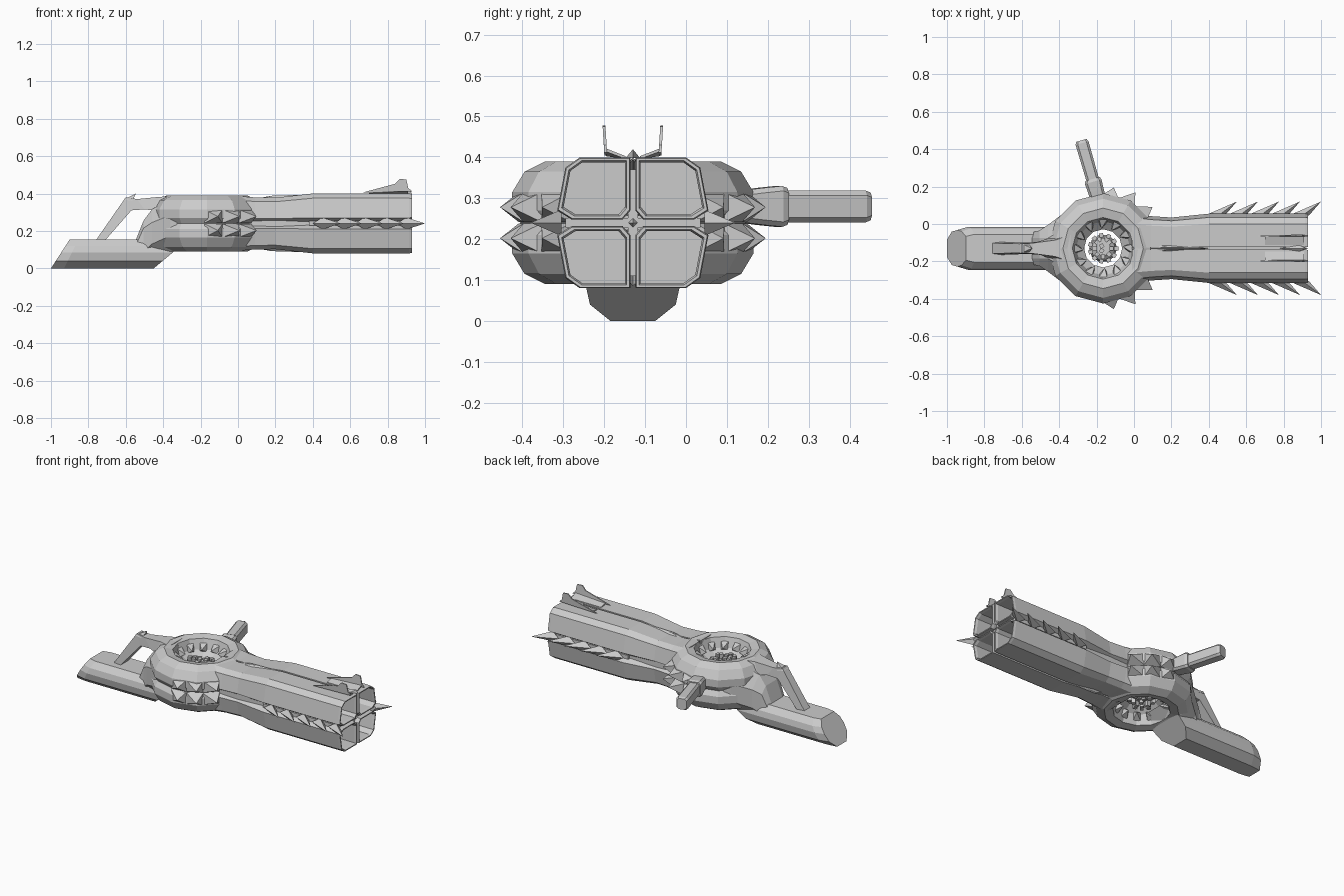
import bpy, bmesh, math, random
from mathutils import Vector

if "Cube" in bpy.data.objects:
    bpy.data.objects.remove(bpy.data.objects["Cube"])

CY, CZ, HX = -0.13, 0.24, -0.165     # weapon axis, mid height, hub centre
random.seed(4)


def finish(name, bm):
    bmesh.ops.recalc_face_normals(bm, faces=bm.faces)
    me = bpy.data.meshes.new(name)
    bm.to_mesh(me)
    bm.free()
    ob = bpy.data.objects.new(name, me)
    bpy.context.collection.objects.link(ob)
    return ob


def loft(bm, rings, closed=False):
    vs = [[bm.verts.new(p) for p in r] for r in rings]
    n = len(vs[0])
    for i in range(len(vs) if closed else len(vs) - 1):
        a, b = vs[i], vs[(i + 1) % len(vs)]
        for j in range(n):
            k = (j + 1) % n
            bm.faces.new((a[j], a[k], b[k], b[j]))
    if not closed:
        bm.faces.new(vs[0])
        bm.faces.new(vs[-1])


def spike(bm, base, tip):
    vs = [bm.verts.new(p) for p in base]
    t = bm.verts.new(tip)
    for i in range(len(vs)):
        bm.faces.new((vs[i], vs[(i + 1) % len(vs)], t))
    bm.faces.new(vs)


def polar(r, deg, z):
    a = math.radians(deg)
    return (HX + r * math.cos(a), CY + r * math.sin(a), z)


# round hub: twelve-sided ring with a bowl on both faces and a through hole
half = [(.275, 0), (.295, .03), (.295, .075), (.265, .125), (.215, .15),
        (.165, .14), (.145, .08), (.102, .045)]
prof = half + [(r, -v) for r, v in reversed(half[1:])]
bm = bmesh.new()
loft(bm, [[polar(r, a, CZ + v) for r, v in prof] for a in range(0, 360, 30)], True)
finish("hub_ring", bm)

# teeth inside the bowls
bm = bmesh.new()
for a in range(0, 360, 30):
    for s in (1, -1):
        z = CZ + s * .065
        spike(bm, [polar(.145, a - 10, z), polar(.145, a + 10, z),
                   polar(.155, a + 8, z + s * .05), polar(.155, a - 8, z + s * .05)],
              polar(.105, a + 5, z + s * .025))
finish("bowl_teeth", bm)

# floating reactor core with rough blocks
bm = bmesh.new()
loft(bm, [[polar(r, a, CZ + z) for a in range(0, 360, 36)]
          for r, z in ((.04, -.06), (.065, -.04), (.075, 0), (.065, .04), (.04, .06))])
for ring, count in ((.07, 11), (.045, 8), (.015, 3)):
    for i in range(count):
        a = 360 / count * i
        w = .011
        h = random.uniform(.06, .095)
        c = Vector(polar(ring, a, 0))
        t = Vector((-math.sin(math.radians(a)), math.cos(math.radians(a)), 0)) * w
        r = Vector((t.y, -t.x, 0))
        loft(bm, [[c + t + r + Vector((0, 0, z)), c - t + r + Vector((0, 0, z)),
                   c - t - r + Vector((0, 0, z)), c + t - r + Vector((0, 0, z))]
                  for z in (CZ - h, CZ + h)])
finish("core", bm)

# pyramid studs on both flanks of the hub
bm = bmesh.new()
for s in (1, -1):
    for a, tip in ((83, .33), (63, .345), (43, .345)):
        for z in (CZ + .038, CZ - .038):
            spike(bm, [polar(.28, s * (a - 10), z - .036), polar(.28, s * (a + 10), z - .036),
                       polar(.28, s * (a + 10), z + .036), polar(.28, s * (a - 10), z + .036)],
                  polar(tip, s * (a - 3), z))
finish("hub_studs", bm)

# four hollow barrels
sec = [(.006, .03), (.006, .16), (.13, .16), (.165, .135), (.185, .03), (.15, .008), (.025, .008)]
cu, cv = .088, .085
for sy, sn in ((1, "left"), (-1, "right")):
    for sz, zn in ((1, "upper"), (-1, "lower")):
        def ring(x, su, sv, k=1.0):
            return [(x, CY + sy * su * (cu + (u - cu) * k), CZ + sz * sv * (cv + (v - cv) * k))
                    for u, v in sec]
        bm = bmesh.new()
        loft(bm, [ring(-.01, 1.0, .92), ring(.09, .93, .87), ring(.2, .89, .86), ring(.4, 1, 1),
                  ring(.915, 1, 1), ring(.93, 1, 1, .97), ring(.93, 1, 1, .89),
                  ring(.915, 1, 1, .84), ring(.45, 1, 1, .84)])
        finish(zn + "_" + sn + "_barrel", bm)


def slab(bm, x0, x1, u, v):
    loft(bm, [[(x, CY - u, CZ - v), (x, CY + u, CZ - v), (x, CY + u, CZ + v), (x, CY - u, CZ + v)]
              for x in (x0, x1)])


# cross-shaped spine between barrels, and side rails
bm = bmesh.new()
slab(bm, .05, .9, .012, .13)
slab(bm, .05, .4, .15, .018)
slab(bm, .38, .9, .165, .012)
finish("barrel_spine", bm)
bm = bmesh.new()
spike(bm, [(.88, CY + .02, CZ), (.88, CY, CZ + .02), (.88, CY - .02, CZ), (.88, CY, CZ - .02)],
      (.925, CY, CZ))
finish("muzzle_diamond", bm)

# saw-tooth blades down each side
bm = bmesh.new()
for s in (1, -1):
    for i in range(5):
        x = .4 + i * .1125
        y0, y1 = CY + s * .145, CY + s * .185
        spike(bm, [(x, y1, CZ), (x + .05, y0 + s * .03, CZ + .032),
                   (x + .085, y1 - s * .01, CZ), (x + .05, y0 + s * .03, CZ - .032)],
              (x + .15, CY + s * .25, CZ))
finish("side_blades", bm)

# leaf-shaped ridges on the barrels, above and below
bm = bmesh.new()
for s in (1, -1):
    for sy in (1, -1):
        spike(bm, [(.08, CY, CZ + s * .13), (.11, CY + sy * .025, CZ + s * .13),
                   (.22, CY + sy * .02, CZ + s * .13), (.4, CY, CZ + s * .155)],
              (.18, CY + sy * .005, CZ + s * .148))
finish("spine_ridges", bm)

# twin-fin sight
bm = bmesh.new()
fin = [(.665, .405), (.84, .452), (.865, .478), (.9, .475), (.91, .43), (.93, .412)]
for s in (1, -1):
    loft(bm, [[(x, CY + s * (u + (z - .41) * .06), z) for x, z in fin] for u in (.063, .070)])
    loft(bm, [[(x, CY + s * .018, .396), (x, CY + s * .018, .403),
               (x, CY + s * .066, z), (x, CY + s * .066, z - .008)]
              for x, z in ((.7, .411), (.91, .422))])
spike(bm, [(.78, CY, .4), (.88, CY + .018, .398), (.93, CY, .398), (.88, CY - .018, .398)],
      (.92, CY, .42))
finish("sight", bm)

# rear grip with slanted ends
gs = [(.055, 0), (.105, .04), (.115, .085), (.107, .12), (.075, .155)]
gs = gs + [(-u, z) for u, z in reversed(gs)]
bm = bmesh.new()
loft(bm, [[(x + z * k, CY + u * w, z) for u, z in gs]
          for x, k, w in ((-1, .65, .85), (-.93, .5, 1), (-.55, .3, 1), (-.45, 1.2, 1))])
finish("grip", bm)


def octa(x, w, z0, z1, c):
    q = [(w - c, z0), (w, z0 + c), (w, z1 - c), (w - c, z1)]
    return [(x, CY + u, z) for u, z in q + [(-u, z) for u, z in reversed(q)]]


# neck joining grip and hub
bm = bmesh.new()
loft(bm, [octa(-.545, .085, .06, .155, .03), octa(-.505, .095, .05, .255, .04),
          octa(-.46, .125, .06, .315, .07), octa(-.36, .2, .085, .375, .09),
          octa(-.325, .22, .1, .37, .09)])
finish("neck", bm)

# curved rear strut
path = [((-.76, .15), (-.71, .15), .035), ((-.6, .38), (-.57, .31), .03),
        ((-.54, .37), (-.5, .315), .035), ((-.42, .382), (-.45, .31), .055),
        ((-.34, .386), (-.35, .31), .09)]
bm = bmesh.new()
loft(bm, [[(o[0], CY - w * .8, o[1]), (o[0], CY + w * .8, o[1]),
           (i[0], CY + w, i[1]), (i[0], CY - w, i[1])] for o, i, w in path])
spike(bm, [(-.61, CY - .028, .368), (-.61, CY + .028, .368), (-.565, CY + .028, .36),
           (-.565, CY - .028, .36)], (-.545, CY, .4))
finish("rear_strut", bm)

# angled side handle with collar
d = Vector((-.29, 1, 0)).normalized()
n = Vector((d.y, -d.x, 0))
o = Vector((-.19, .13, .28))


def bar(name, stations):
    bm = bmesh.new()
    rings = []
    for t, w, h in stations:
        c = .012
        rings.append([o + d * t + n * a + Vector((0, 0, b)) for a, b in
                      ((w - c, -h), (w, c - h), (w, h - c), (w - c, h),
                       (c - w, h), (-w, h - c), (-w, c - h), (c - w, -h))])
    loft(bm, rings)
    finish(name, bm)


bar("handle_collar", [(-.03, .04, .035), (.05, .043, .045), (.1, .046, .05), (.115, .04, .045)])
bar("side_handle", [(.1, .034, .039), (.315, .036, .039), (.33, .029, .034)])
